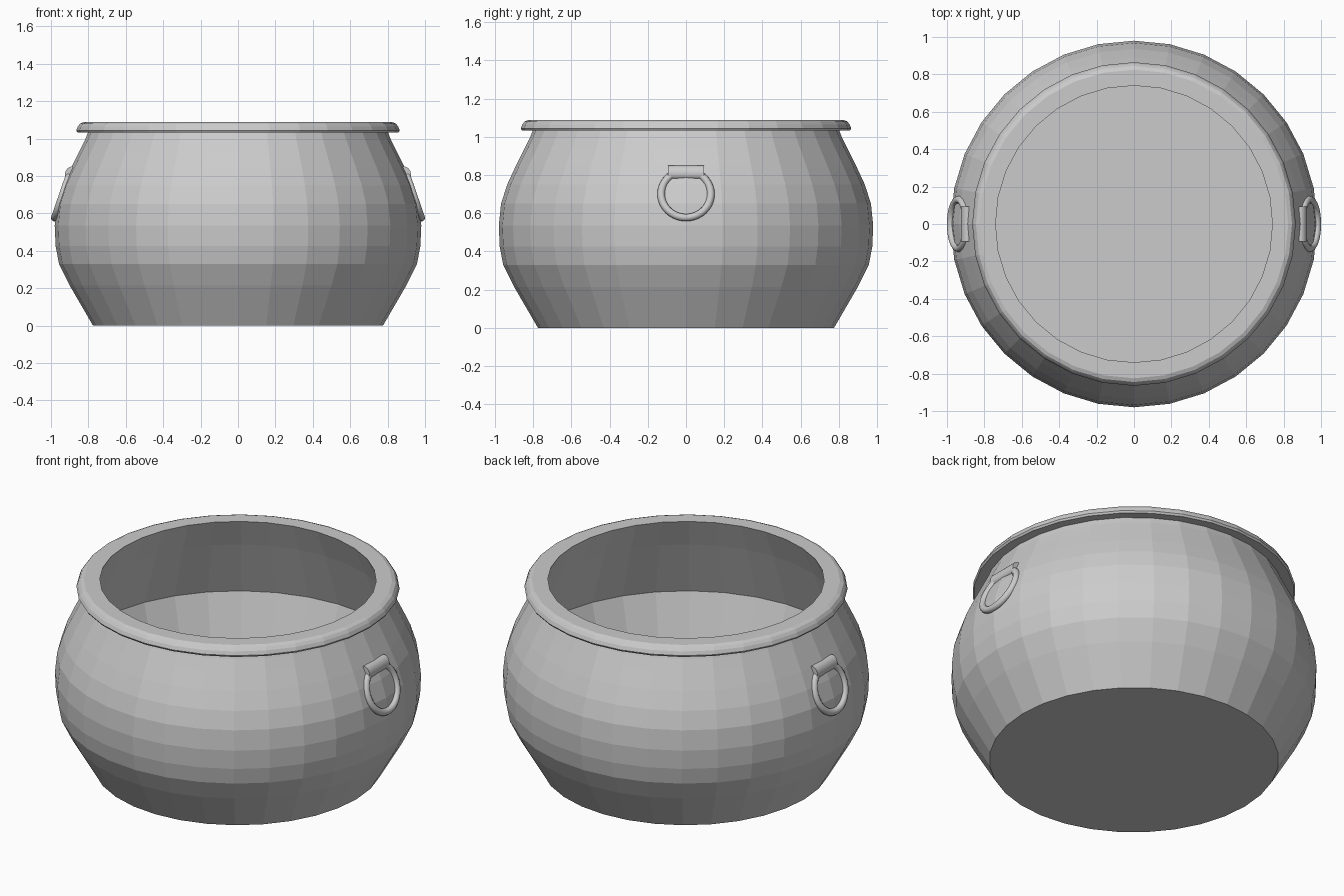
import bpy, bmesh, math
from mathutils import Matrix

if "Cube" in bpy.data.objects:
    bpy.data.objects.remove(bpy.data.objects["Cube"])

SEG = 32


def finish(name, bm, smooth=None):
    bmesh.ops.recalc_face_normals(bm, faces=bm.faces)
    me = bpy.data.meshes.new(name)
    bm.to_mesh(me)
    bm.free()
    ob = bpy.data.objects.new(name, me)
    bpy.context.collection.objects.link(ob)
    if smooth:
        bpy.ops.object.select_all(action='DESELECT')
        ob.select_set(True)
        bpy.context.view_layer.objects.active = ob
        bpy.ops.object.shade_smooth_by_angle(angle=math.radians(smooth))
    return ob


def lathe(bm, profile, seg=SEG, caps=False, closed=False):
    """Revolve (radius, height) points around z."""
    rings = [[bm.verts.new((r * math.cos(2 * math.pi * i / seg),
                            r * math.sin(2 * math.pi * i / seg), z))
              for i in range(seg)] for r, z in profile]
    pairs = list(zip(rings, rings[1:]))
    if closed:
        pairs.append((rings[-1], rings[0]))
    for a, b in pairs:
        for i in range(seg):
            j = (i + 1) % seg
            bm.faces.new((a[i], a[j], b[j], b[i]))
    if caps:
        bm.faces.new(rings[0])
        bm.faces.new(rings[-1])


# Pot in one shell: outer wall, rolled rim, inner wall, inner floor
bm = bmesh.new()
outer = [(.775, 0), (.836, .105), (.90, .215), (.957, .33), (.975, .425),
         (.98, .535), (.968, .65), (.936, .75), (.892, .845), (.847, .935),
         (.815, 1.0), (.80, 1.037)]
rim = [(.845, 1.033), (.858, 1.032), (.865, 1.043), (.857, 1.064),
       (.845, 1.08), (.825, 1.088), (.74, 1.088)]
inner = [(.81, .92), (.935, .587), (.75, .04)]
lathe(bm, outer + rim + inner, caps=True)
finish("pot_body", bm)

# Ring handles with their brackets, one on each side
for side, label in ((1, "right"), (-1, "left")):
    turn = Matrix.Rotation(0 if side > 0 else math.pi, 4, 'Z')
    tilt = Matrix.Rotation(math.radians(-19), 4, 'Y')

    bm = bmesh.new()
    tube = [(.13 + .02 * math.cos(math.pi * k / 5), .02 * math.sin(math.pi * k / 5))
            for k in range(10)]
    lathe(bm, tube, seg=40, closed=True)
    bm.transform(turn @ Matrix.Translation((.938, 0, .70)) @ tilt
                 @ Matrix.Rotation(math.pi / 2, 4, 'Y'))
    finish("ring_handle_" + label, bm, 60)

    bm = bmesh.new()
    bmesh.ops.create_cone(bm, cap_ends=True, segments=20, radius1=.027,
                          radius2=.027, depth=.186)
    bm.transform(turn @ Matrix.Translation((.897, 0, .814))
                 @ Matrix.Rotation(math.radians(-20), 4, 'Y')
                 @ Matrix.Diagonal((1, 1, 1.4, 1))
                 @ Matrix.Rotation(math.pi / 2, 4, 'X'))
    finish("handle_bracket_" + label, bm, 40)
